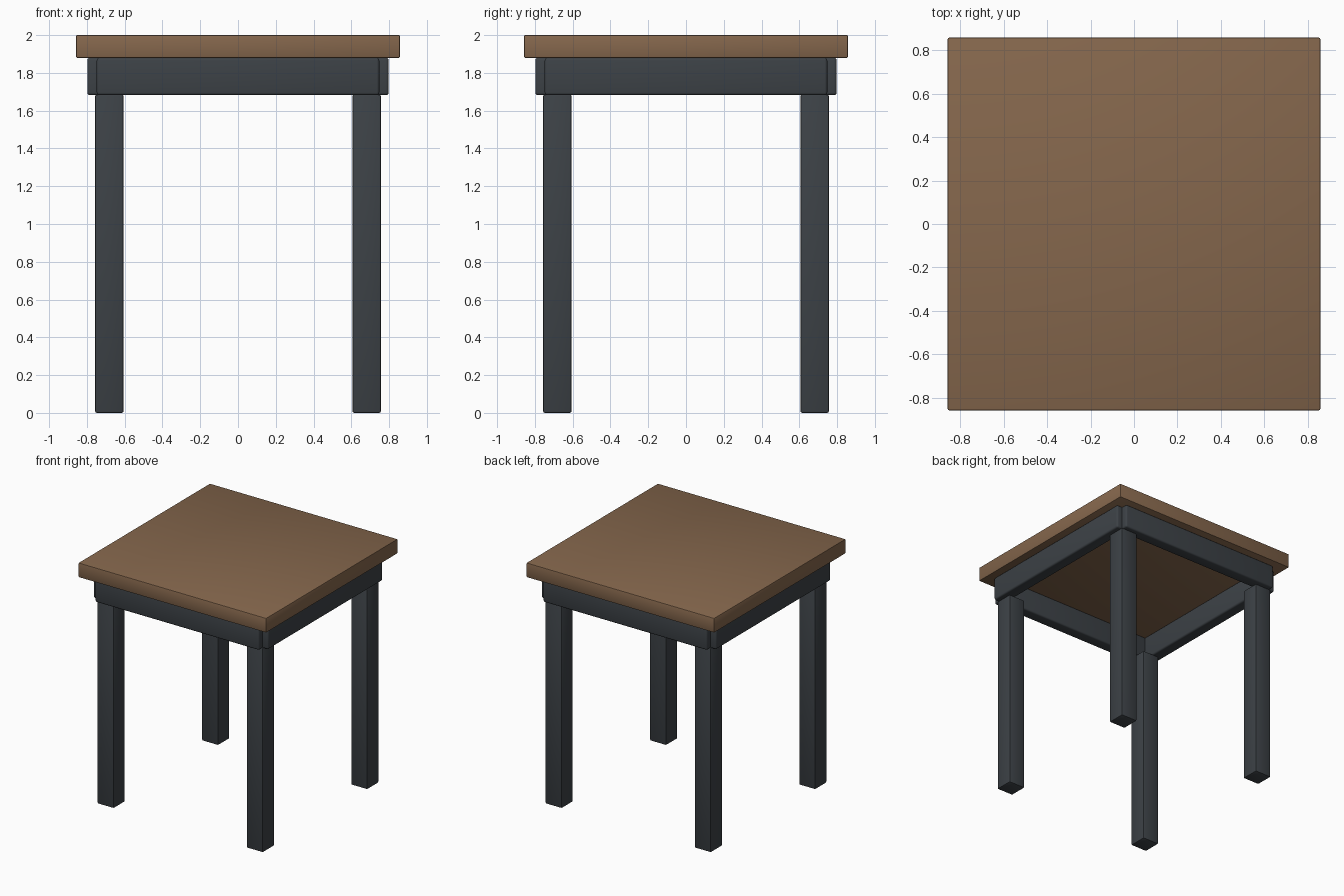
import bpy

if "Cube" in bpy.data.objects:
    bpy.data.objects.remove(bpy.data.objects["Cube"])


def material(name, rgb):
    mat = bpy.data.materials.new(name)
    mat.diffuse_color = (*rgb, 1.0)
    mat.use_nodes = True
    mat.node_tree.nodes["Principled BSDF"].inputs["Base Color"].default_value = mat.diffuse_color
    return mat


wood = material("brown wood", (0.235, 0.135, 0.073))
paint = material("charcoal paint", (0.046, 0.054, 0.062))


def block(name, size, centre, mat, bevel, segments):
    """Rounded box given by full size and centre."""
    bpy.ops.mesh.primitive_cube_add(size=1, location=centre)
    obj = bpy.context.object
    obj.name = name
    obj.scale = size
    bpy.ops.object.transform_apply(location=False, rotation=False, scale=True)
    obj.data.materials.append(mat)
    mod = obj.modifiers.new("rounded edges", 'BEVEL')
    mod.width = bevel
    mod.segments = segments
    bpy.ops.object.modifier_apply(modifier=mod.name)
    bpy.ops.object.shade_smooth_by_angle()
    return obj


TOP_Z, RAIL_Z = 1.88, 1.682       # undersides of the top and of the rails
LEG, LEG_POS = 0.15, 0.681
RAIL_T, RAIL_POS, RAIL_LEN = 0.10, 0.748, 1.496

# Square top
block("table_top", (1.716, 1.716, 2.0 - TOP_Z), (0, 0, (2.0 + TOP_Z) / 2), wood, 0.007, 2)

# Four legs
for y, end in ((-1, "front"), (1, "back")):
    for x, side in ((-1, "left"), (1, "right")):
        block(f"{end}_{side}_leg", (LEG, LEG, RAIL_Z + 0.004),
              (x * LEG_POS, y * LEG_POS, (RAIL_Z + 0.004) / 2), paint, 0.009, 2)

# Four rails, leaving a small notch at each outer corner
rail_h, rail_mid = TOP_Z - RAIL_Z, (TOP_Z + RAIL_Z) / 2
for s, end, side in ((-1, "front", "left"), (1, "back", "right")):
    block(f"{end}_rail", (RAIL_LEN, RAIL_T, rail_h), (0, s * RAIL_POS, rail_mid), paint, 0.014, 3)
    block(f"{side}_rail", (RAIL_T, RAIL_LEN, rail_h), (s * RAIL_POS, 0, rail_mid), paint, 0.014, 3)
